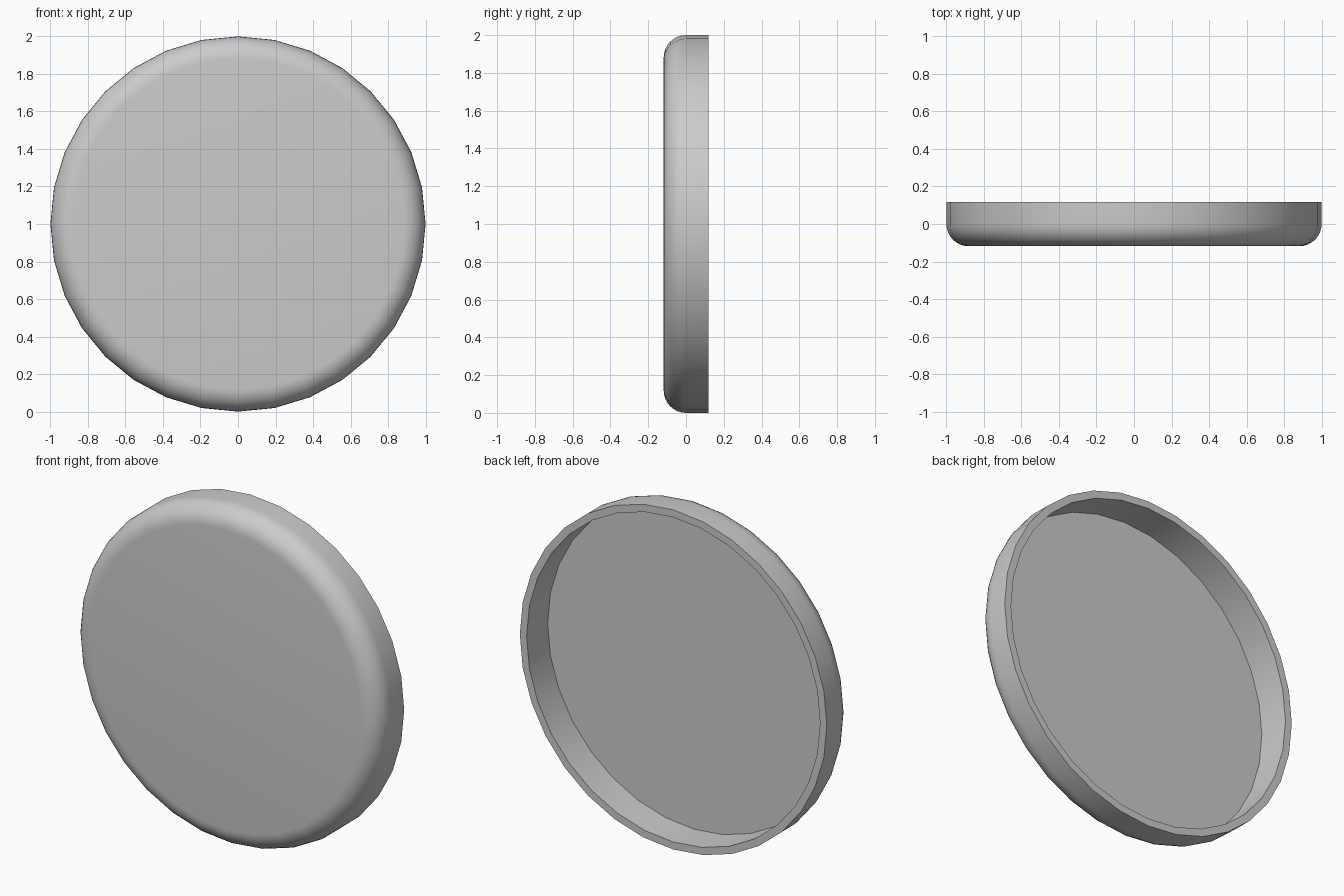
import bpy
import bmesh
from math import cos, sin, pi, radians
from mathutils import Matrix, Vector

# Remove the default cube
if "Cube" in bpy.data.objects:
    bpy.data.objects.remove(bpy.data.objects["Cube"], do_unlink=True)

SIDES = 32
RADIUS = 1.0
HALF_DEPTH = 0.118
ROUND = 0.118          # radius of the rounded front edge
INNER = 0.956          # radius of the recess
FLOOR_Y = -0.078       # bottom of the recess
ARC_STEPS = 8

# Single grey material
grey = bpy.data.materials.new("plain grey")
grey.use_nodes = True
colour = (0.6, 0.6, 0.6, 1.0)
grey.diffuse_color = colour
grey.node_tree.nodes["Principled BSDF"].inputs["Base Color"].default_value = colour

# Half profile as (radius, y): front edge, rounded corner, rim, recess
profile = []
for i in range(ARC_STEPS + 1):
    a = (pi / 2) * i / ARC_STEPS
    profile.append((RADIUS - ROUND + ROUND * sin(a),
                    -HALF_DEPTH + ROUND - ROUND * cos(a)))
profile += [(RADIUS, HALF_DEPTH), (INNER, HALF_DEPTH), (INNER, FLOOR_Y)]

# Sweep the profile into rings around the y axis
bm = bmesh.new()
rings = []
for r, y in profile:
    rings.append([bm.verts.new((r * cos(2 * pi * k / SIDES), y,
                                r * sin(2 * pi * k / SIDES)))
                  for k in range(SIDES)])
for ring, following in zip(rings, rings[1:]):
    for k in range(SIDES):
        n = (k + 1) % SIDES
        bm.faces.new((ring[k], ring[n], following[n], following[k]))

# Close the front face and the recess floor
bm.faces.new(rings[0])
bm.faces.new(rings[-1])
bmesh.ops.recalc_face_normals(bm, faces=bm.faces)

# Stand it on the ground
bmesh.ops.transform(bm, matrix=Matrix.Translation(Vector((0, 0, RADIUS))), verts=bm.verts)
mesh = bpy.data.meshes.new("round_lid")
bm.to_mesh(mesh)
bm.free()
mesh.materials.append(grey)
lid = bpy.data.objects.new("round_lid", mesh)
bpy.context.collection.objects.link(lid)

# Smooth curved surfaces, crisp rim and recess edges
bpy.ops.object.select_all(action="DESELECT")
lid.select_set(True)
bpy.context.view_layer.objects.active = lid
bpy.ops.object.shade_smooth_by_angle(angle=radians(30))
